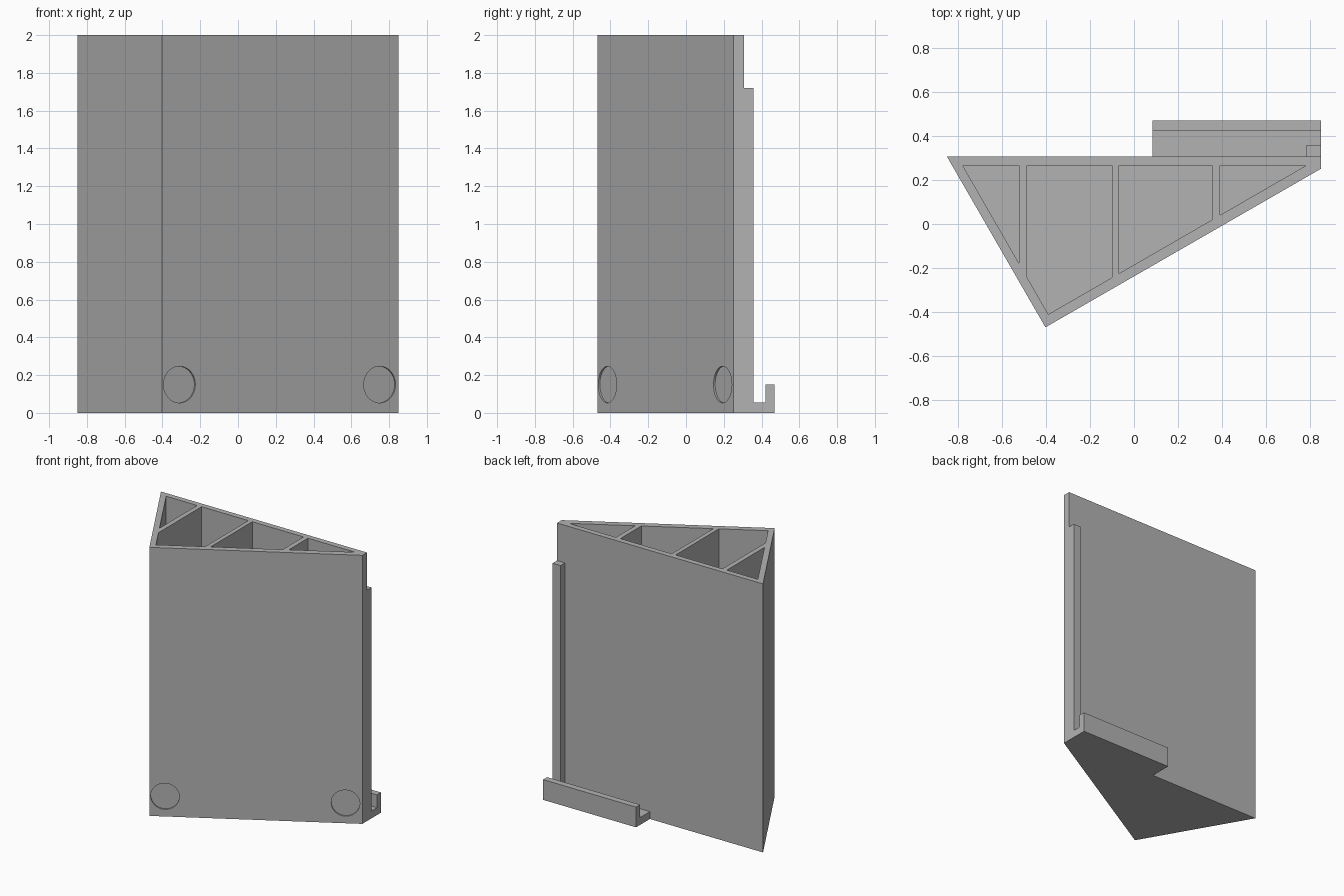
import bpy, bmesh
from mathutils import Matrix, Vector

cube = bpy.data.objects.get("Cube")
if cube:
    bpy.data.objects.remove(cube, do_unlink=True)

grey = bpy.data.materials.new("plain_grey")
grey.use_nodes = True
grey.diffuse_color = (0.45, 0.45, 0.45, 1)
grey.node_tree.nodes["Principled BSDF"].inputs["Base Color"].default_value = grey.diffuse_color


def add_prism(bm, points, extrude):
    """Extrude a closed 3D outline along a vector into a solid."""
    base = bm.faces.new([bm.verts.new(p) for p in points])
    new = bmesh.ops.extrude_face_region(bm, geom=[base], use_keep_orig=True)["geom"]
    bmesh.ops.translate(bm, vec=extrude, verts=[v for v in new if isinstance(v, bmesh.types.BMVert)])


def make_object(name, bm):
    bmesh.ops.recalc_face_normals(bm, faces=bm.faces)
    mesh = bpy.data.meshes.new(name)
    bm.to_mesh(mesh)
    bm.free()
    mesh.materials.append(grey)
    obj = bpy.data.objects.new(name, mesh)
    bpy.context.collection.objects.link(obj)
    return obj


HEIGHT, FLOOR = 2.0, 0.04
LEFT, RIGHT, BACK = -0.849, 0.849, 0.306
APEX = Vector((-0.402, -0.469, 0))
CORNER = Vector((RIGHT, 0.251, 0))

# Wedge-shaped body
bm = bmesh.new()
add_prism(bm, [(LEFT, BACK, 0), APEX, CORNER, (RIGHT, BACK, 0)], (0, 0, HEIGHT))
body = make_object("wedge_body", bm)

# Inner outline of the hollow, split by three ribs
IN_LEFT, IN_RIGHT, IN_BACK = -0.777, 0.78, 0.265
IN_APEX = (-0.389, -0.41)


def hollow_front(x):
    end = IN_LEFT if x < IN_APEX[0] else IN_RIGHT
    t = (x - end) / (IN_APEX[0] - end)
    return IN_BACK + t * (IN_APEX[1] - IN_BACK)


cut = bmesh.new()
for x0, x1 in [(IN_LEFT, -0.522), (-0.486, -0.1), (-0.068, 0.355), (0.391, IN_RIGHT)]:
    xs = [x0] + ([IN_APEX[0]] if x0 < IN_APEX[0] < x1 else []) + [x1]
    outline = [(x, hollow_front(x), FLOOR) for x in xs]
    if x1 < IN_RIGHT:
        outline.append((x1, IN_BACK, FLOOR))
    if x0 > IN_LEFT:
        outline.append((x0, IN_BACK, FLOOR))
    add_prism(cut, outline, (0, 0, HEIGHT))

# Shallow round recesses low on the slanted front
along = (CORNER - APEX).normalized()
normal = Vector((along.y, -along.x, 0))
for x in (-0.31, 0.75):
    centre = APEX + along * ((x - APEX.x) / along.x) + Vector((0, 0, 0.15))
    turn = normal.to_track_quat('Z', 'Y').to_matrix().to_4x4()
    bmesh.ops.create_cone(cut, cap_ends=True, segments=48, radius1=0.097, radius2=0.097,
                          depth=0.02, matrix=Matrix.Translation(centre) @ turn)

cutter = make_object("hollow_cutter", cut)
cutter.hide_render = True
mod = body.modifiers.new("hollows", 'BOOLEAN')
mod.operation, mod.solver, mod.object = 'DIFFERENCE', 'EXACT', cutter
bpy.context.view_layer.objects.active = body
bpy.ops.object.modifier_apply(modifier=mod.name)
bpy.data.objects.remove(cutter, do_unlink=True)

# Ledge with an upturned lip at the back
LEDGE_TOP, LIP_TOP, LIP_IN, LIP_OUT, LEDGE_X = 0.055, 0.151, 0.422, 0.469, 0.083
profile = [(BACK, 0), (LIP_OUT, 0), (LIP_OUT, LIP_TOP), (LIP_IN, LIP_TOP),
           (LIP_IN, LEDGE_TOP), (BACK, LEDGE_TOP)]
bm = bmesh.new()
add_prism(bm, [(LEDGE_X, y, z) for y, z in profile], (RIGHT - LEDGE_X, 0, 0))
make_object("back_ledge", bm)

# Upright side stop above the ledge
STOP_X, STOP_Y = 0.783, 0.358
bm = bmesh.new()
add_prism(bm, [(STOP_X, BACK, LEDGE_TOP), (RIGHT, BACK, LEDGE_TOP),
               (RIGHT, STOP_Y, LEDGE_TOP), (STOP_X, STOP_Y, LEDGE_TOP)], (0, 0, 1.72 - LEDGE_TOP))
make_object("side_stop", bm)
